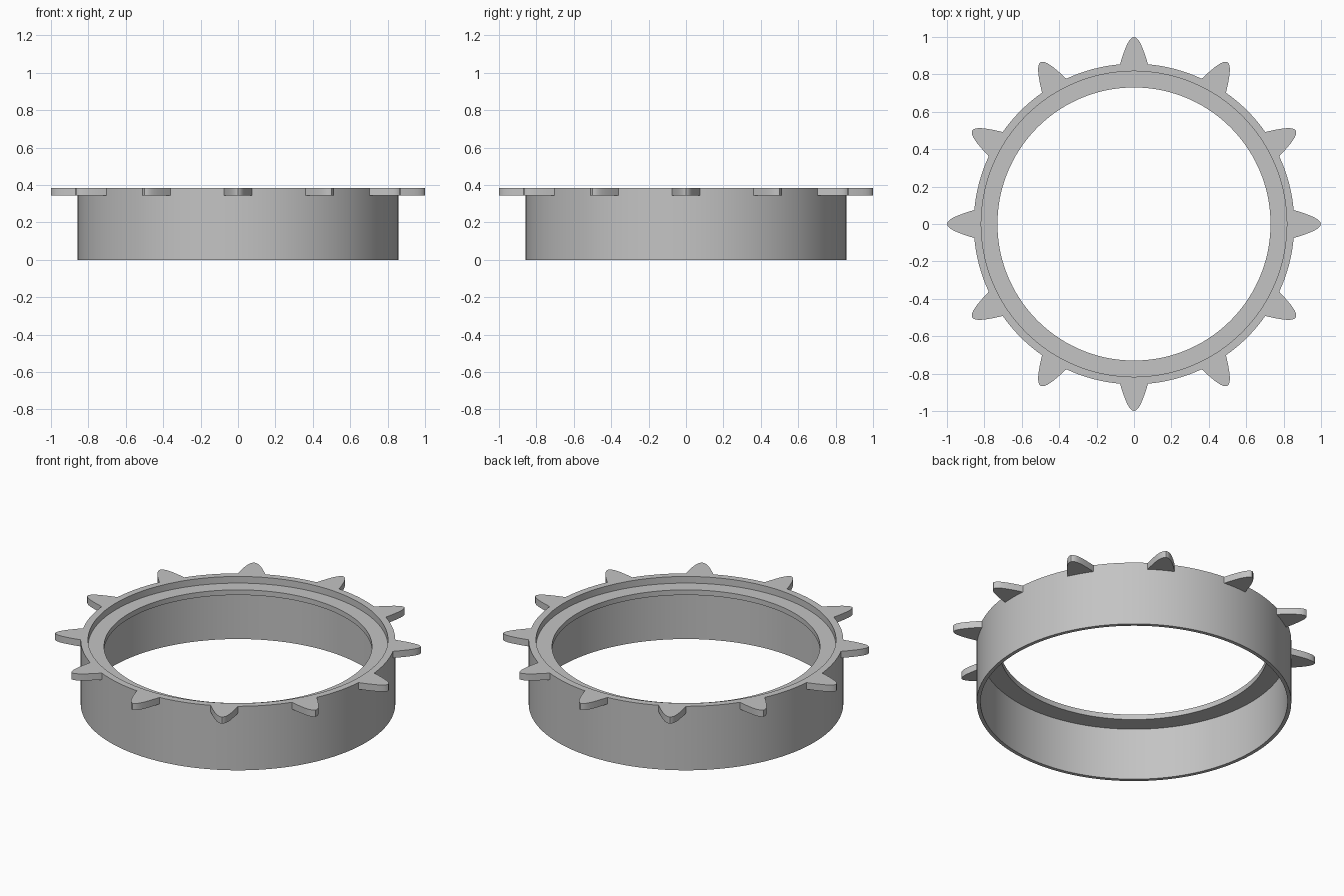
import bpy, bmesh, math
from mathutils import Matrix

if "Cube" in bpy.data.objects:
    bpy.data.objects.remove(bpy.data.objects["Cube"])

SEG = 144            # 2.5 degree steps, so tooth roots land on ring vertices
R_OUT, TOP, TOOTH_BOTTOM = 0.857, 0.385, 0.345

metal = bpy.data.materials.new("plain grey")
metal.diffuse_color = (0.55, 0.55, 0.55, 1)
metal.use_nodes = True
metal.node_tree.nodes["Principled BSDF"].inputs["Base Color"].default_value = metal.diffuse_color


def finish(bm, name):
    mesh = bpy.data.meshes.new(name)
    bm.to_mesh(mesh)
    bm.free()
    mesh.materials.append(metal)
    obj = bpy.data.objects.new(name, mesh)
    bpy.context.collection.objects.link(obj)
    bpy.ops.object.select_all(action='DESELECT')
    obj.select_set(True)
    bpy.context.view_layer.objects.active = obj
    bpy.ops.object.shade_smooth_by_angle(angle=math.radians(30))
    return obj


# Ring body: thin skirt, inward lip and recessed top, as one closed turned section
section = [(R_OUT, 0), (R_OUT, TOP), (0.817, TOP), (0.817, 0.345),
           (0.73, 0.345), (0.73, 0.314), (0.836, 0.314), (0.836, 0)]
bm = bmesh.new()
loops = []
for i in range(SEG):
    a = 2 * math.pi * i / SEG
    loops.append([bm.verts.new((r * math.cos(a), r * math.sin(a), z)) for r, z in section])
n = len(section)
for i in range(SEG):
    p, q = loops[i], loops[(i + 1) % SEG]
    for j in range(n):
        k = (j + 1) % n
        bm.faces.new((p[j], q[j], q[k], p[k]))
bmesh.ops.recalc_face_normals(bm, faces=bm.faces)
finish(bm, "ring_body")

# Teeth: twelve rounded tabs level with the top, rooted on the ring's outer wall
flank = [(0.88, 0.067), (0.91, 0.057), (0.94, 0.046), (0.96, 0.037),
         (0.975, 0.029), (0.987, 0.020), (0.996, 0.010)]
root = [(R_OUT * math.cos(math.radians(d)), R_OUT * math.sin(math.radians(d)))
        for d in (5, 2.5, 0, -2.5, -5)]
outline = root + [(x, -y) for x, y in flank] + [(1.0, 0)] + flank[::-1]
bm = bmesh.new()
for t in range(12):
    turn = Matrix.Rotation(math.radians(30 * t), 4, 'Z')
    low, high = [], []
    for x, y in outline:
        for ring, z in ((low, TOOTH_BOTTOM), (high, TOP)):
            v = bm.verts.new((x, y, z))
            v.co = turn @ v.co
            ring.append(v)
    bm.faces.new(high)
    bm.faces.new(low[::-1])
    # side walls, left open along the root where the tooth meets the ring
    for i in range(len(root) - 1, len(outline)):
        k = (i + 1) % len(outline)
        bm.faces.new((low[i], low[k], high[k], high[i]))
finish(bm, "teeth")
